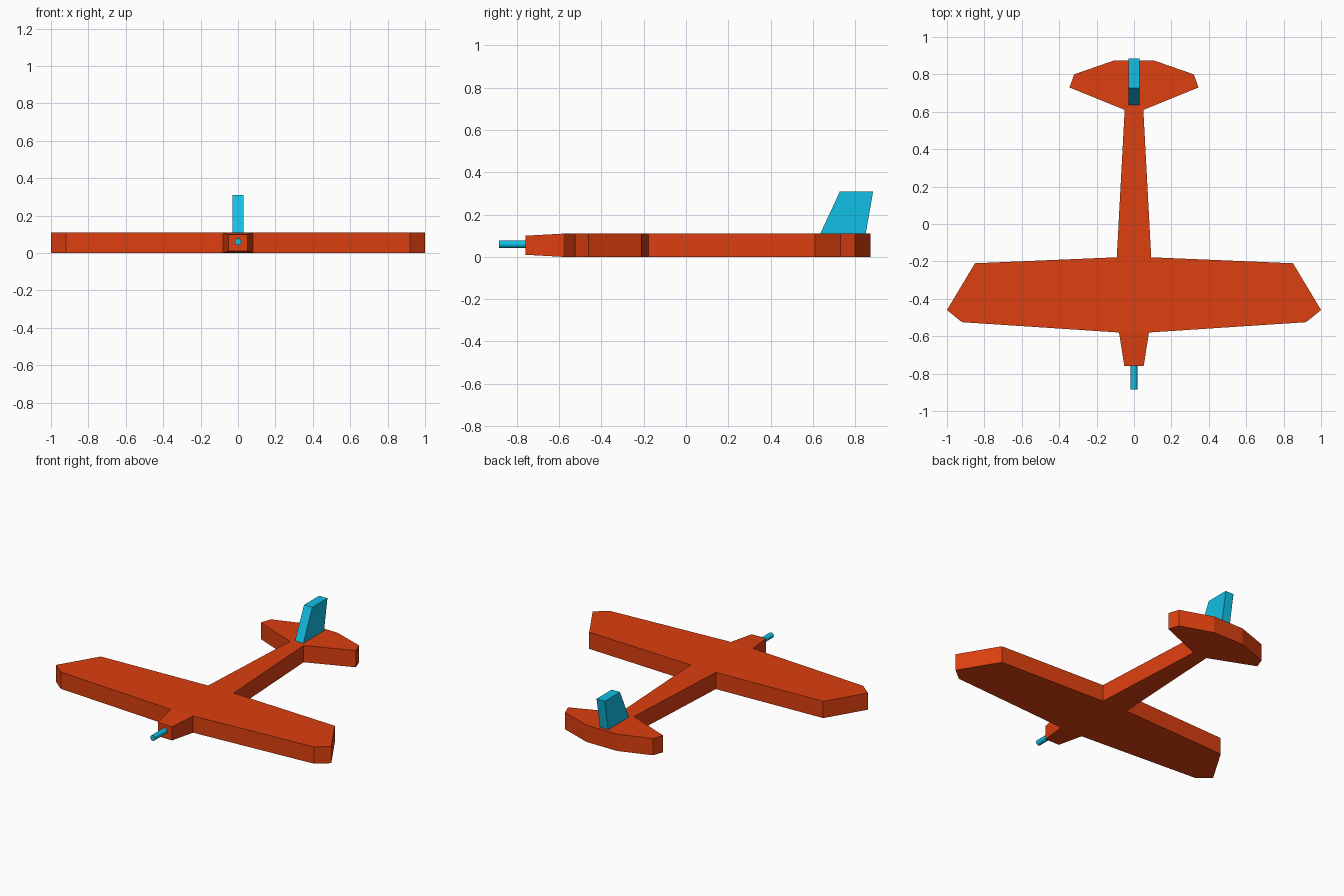
import bpy, bmesh, math
from mathutils import Vector

cube = bpy.data.objects.get("Cube")
if cube:
    bpy.data.objects.remove(cube, do_unlink=True)


def material(name, rgb):
    m = bpy.data.materials.new(name)
    m.use_nodes = True
    m.diffuse_color = (*rgb, 1)
    m.node_tree.nodes["Principled BSDF"].inputs["Base Color"].default_value = (*rgb, 1)
    return m


orange = material("orange red", (0.72, 0.05, 0.005))
cyan = material("cyan blue", (0.006, 0.52, 0.78))


def add_object(name, bm, mat):
    bmesh.ops.recalc_face_normals(bm, faces=bm.faces)
    mesh = bpy.data.meshes.new(name)
    bm.to_mesh(mesh)
    bm.free()
    mesh.materials.append(mat)
    ob = bpy.data.objects.new(name, mesh)
    bpy.context.collection.objects.link(ob)
    return ob


def prism(points, depth):
    """Closed slab: a polygon pushed along a depth vector."""
    bm = bmesh.new()
    face = bm.faces.new([bm.verts.new(p) for p in points])
    out = bmesh.ops.extrude_face_region(bm, geom=[face])
    verts = [v for v in out["geom"] if isinstance(v, bmesh.types.BMVert)]
    bmesh.ops.translate(bm, verts=verts, vec=depth)
    return bm


HEIGHT = 0.11

# Airframe slab: wing, fuselage and tailplane share one mirrored outline
half = [(0.08, -0.58), (0.92, -0.525), (1.0, -0.46), (0.85, -0.21),
        (0.092, -0.178), (0.05, 0.61), (0.345, 0.73), (0.32, 0.80), (0.11, 0.873)]
outline = half + [(-x, y) for x, y in reversed(half)]
bm = prism([(x, y, 0) for x, y in outline], (0, 0, HEIGHT))

# Tapered nose drawn out of the front face
front = min(bm.faces, key=lambda f: f.calc_center_median().y)
nose = bmesh.ops.extrude_discrete_faces(bm, faces=[front])["faces"][0]
middle = HEIGHT / 2
for v in nose.verts:
    v.co = Vector((v.co.x * 0.65, -0.758, middle + (v.co.z - middle) * 0.82))
add_object("airframe", bm, orange)

# Upright tail fin with swept edges
fin = [(0.635, HEIGHT), (0.85, HEIGHT), (0.885, 0.31), (0.728, 0.31)]
add_object("tail_fin", prism([(-0.03, y, z) for y, z in fin], (0.06, 0, 0)), cyan)

# Thin shaft on the nose
bpy.ops.mesh.primitive_cylinder_add(vertices=16, radius=0.018, depth=0.127,
                                    location=(0, -0.8215, 0.06),
                                    rotation=(math.pi / 2, 0, 0))
shaft = bpy.context.object
shaft.name = "nose_shaft"
shaft.data.materials.append(cyan)
bpy.ops.object.shade_smooth_by_angle(angle=math.radians(35))
